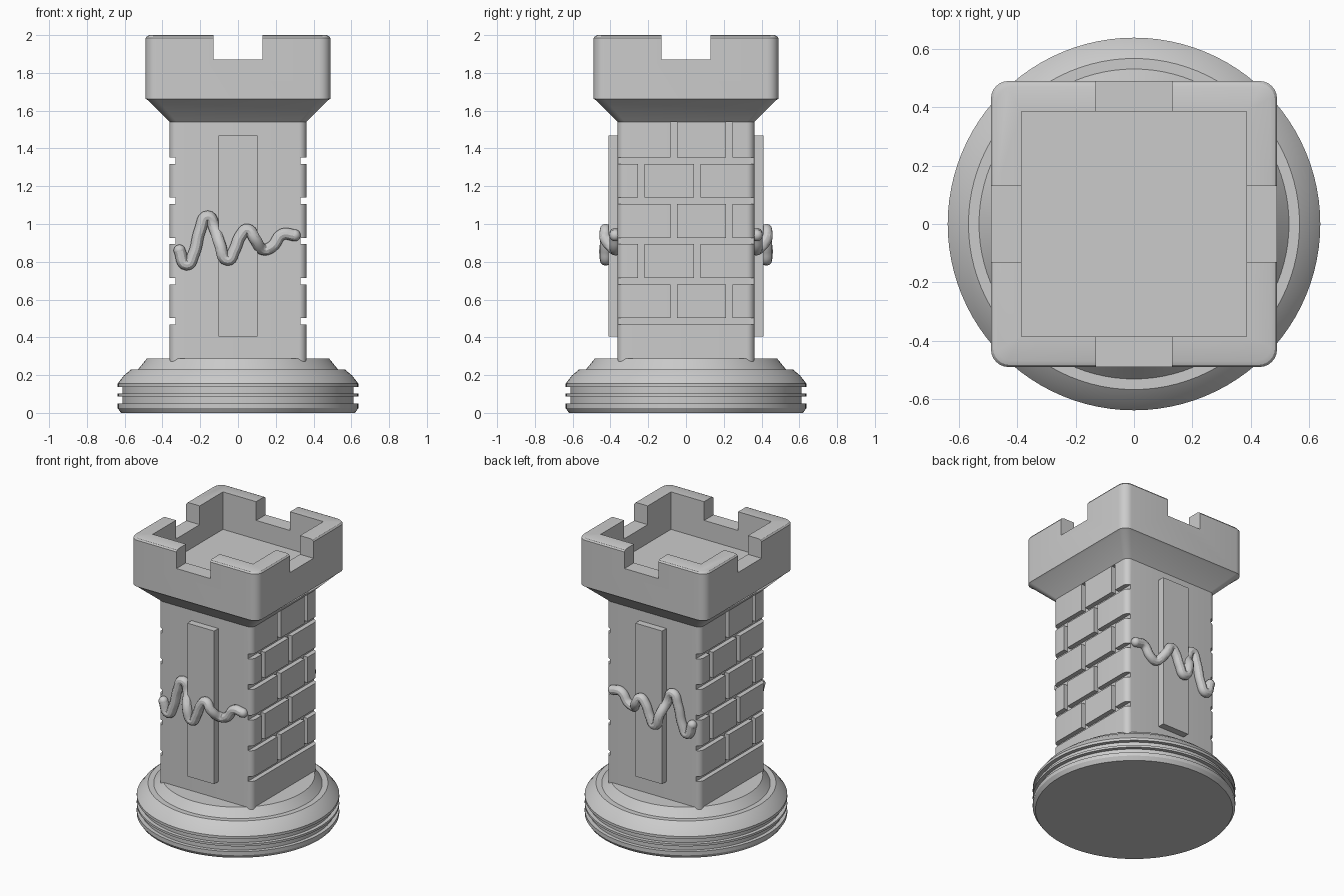
import bpy, bmesh, math
from mathutils import Vector, Matrix

cube = bpy.data.objects.get("Cube")
if cube:
    bpy.data.objects.remove(cube, do_unlink=True)

stone = bpy.data.materials.new("grey_stone")
stone.use_nodes = True
GREY = (0.6, 0.6, 0.6, 1)
stone.diffuse_color = GREY
stone.node_tree.nodes["Principled BSDF"].inputs["Base Color"].default_value = GREY


def activate(ob):
    bpy.ops.object.select_all(action='DESELECT')
    ob.select_set(True)
    bpy.context.view_layer.objects.active = ob


def finish(name, bm):
    bmesh.ops.recalc_face_normals(bm, faces=bm.faces)
    me = bpy.data.meshes.new(name)
    bm.to_mesh(me)
    bm.free()
    me.materials.append(stone)
    ob = bpy.data.objects.new(name, me)
    bpy.context.collection.objects.link(ob)
    return ob


def smooth(ob):
    activate(ob)
    bpy.ops.object.shade_smooth_by_angle(angle=math.radians(30))


def loft(name, loops):
    """Skin a stack of closed loops and cap both ends."""
    bm = bmesh.new()
    rings = [[bm.verts.new(p) for p in loop] for loop in loops]
    n = len(rings[0])
    for a, b in zip(rings, rings[1:]):
        for i in range(n):
            j = (i + 1) % n
            bm.faces.new((a[i], a[j], b[j], b[i]))
    bm.faces.new(rings[0][::-1])
    bm.faces.new(rings[-1])
    return finish(name, bm)


def circle(r, z, n=96):
    return [(r * math.cos(2 * math.pi * i / n), r * math.sin(2 * math.pi * i / n), z)
            for i in range(n)]


def rounded_square(half, r, z, steps=6):
    pts = []
    for q in range(4):
        mid = math.pi / 4 + q * math.pi / 2
        cx = math.copysign(half - r, math.cos(mid))
        cy = math.copysign(half - r, math.sin(mid))
        for s in range(steps + 1):
            a = (q + s / steps) * math.pi / 2
            pts.append((cx + r * math.cos(a), cy + r * math.sin(a), z))
    return pts


def boxes(name, spans):
    """One mesh of boxes, each given as (min corner, max corner)."""
    bm = bmesh.new()
    for lo, hi in spans:
        lo, hi = Vector(lo), Vector(hi)
        m = Matrix.Translation((lo + hi) / 2) @ Matrix.Diagonal((*(hi - lo), 1))
        bmesh.ops.create_cube(bm, size=1, matrix=m)
    return finish(name, bm)


def carve(ob, cutter):
    cutter.hide_render = True
    mod = ob.modifiers.new("carve", 'BOOLEAN')
    mod.operation, mod.solver, mod.object = 'DIFFERENCE', 'EXACT', cutter
    activate(ob)
    bpy.ops.object.modifier_apply(modifier=mod.name)
    bpy.data.objects.remove(cutter, do_unlink=True)


# Round ridged base
profile = [(.62, 0), (.637, .025), (.637, .05), (.612, .05), (.612, .087),
           (.637, .087), (.637, .102), (.612, .102), (.612, .137), (.637, .137),
           (.637, .155), (.605, .197), (.566, .23), (.53, .23), (.483, .287)]
smooth(loft("base", [circle(r, z) for r, z in profile]))

# Square shaft with rounded corners
HALF = .362
shaft = loft("shaft", [rounded_square(HALF, .04, z) for z in (.27, 1.545)])

# Mortar grooves on both brick sides
GAP = .034
bed_z = [.468 + .2125 * i for i in range(5)]
beds, joints = [], []
for z in bed_z:
    beds.append(((.33, -.5, z), (.5, .5, z + GAP)))
for i, z in enumerate(bed_z):
    top = bed_z[i + 1] + .01 if i < 4 else 1.6
    for y in ((-.082, .213) if i % 2 == 0 else (-.255, .042)):
        joints.append(((.33, y, z + GAP - .01), (.5, y + GAP, top)))


def both_sides(spans):
    turned = [((-hi[0], -hi[1], lo[2]), (-lo[0], -lo[1], hi[2])) for lo, hi in spans]
    return spans + turned


carve(shaft, boxes("bed_cutter", both_sides(beds)))
carve(shaft, boxes("joint_cutter", both_sides(joints)))
smooth(shaft)

# Flared battlement head
head = loft("battlement", [rounded_square(h, r, z) for h, r, z in (
    (HALF, .04, 1.54), (.476, .05, 1.655), (.489, .06, 1.663),
    (.489, .06, 1.985), (.482, .057, 1.995), (.469, .05, 2.0))])
carve(head, boxes("pit_cutter", [((-.385, -.385, 1.74), (.385, .385, 2.2))]))
carve(head, boxes("notch_cutter_x", [((-.7, -.13, 1.87), (.7, .13, 2.2))]))
carve(head, boxes("notch_cutter_y", [((-.13, -.7, 1.87), (.13, .7, 2.2))]))
smooth(head)

# Raised panels and wavy cords, front and back
wave = [(-.31, .86), (-.272, .785), (-.235, .84), (-.2, .97), (-.16, 1.04),
        (-.125, .98), (-.095, .89), (-.055, .81), (-.02, .86), (.015, .94),
        (.05, .97), (.09, .92), (.135, .865), (.18, .88), (.235, .945), (.3, .94)]
RADIUS = .031


def wavy_cord(name, side):
    path = [Vector((x, side * (.425 if abs(x) < .11 else .375), z)) for x, z in wave]
    cu = bpy.data.curves.new(name, 'CURVE')
    cu.dimensions = '3D'
    cu.bevel_depth, cu.bevel_resolution, cu.resolution_u = RADIUS, 4, 6
    cu.use_fill_caps = True
    sp = cu.splines.new('BEZIER')
    sp.bezier_points.add(len(path) - 1)
    for bp, p in zip(sp.bezier_points, path):
        bp.co = p
        bp.handle_left_type = bp.handle_right_type = 'AUTO'
    cu.materials.append(stone)
    ob = bpy.data.objects.new(name, cu)
    bpy.context.collection.objects.link(ob)
    activate(ob)
    bpy.ops.object.convert(target='MESH')
    smooth(bpy.context.view_layer.objects.active)
    # Rounded cord tips
    bm = bmesh.new()
    for p in (path[0], path[-1]):
        bmesh.ops.create_uvsphere(bm, u_segments=16, v_segments=10, radius=RADIUS,
                                  matrix=Matrix.Translation(p))
    smooth(finish(name + "_tips", bm))


for label, side in (("front", -1), ("back", 1)):
    y0, y1 = sorted((side * .34, side * .409))
    boxes(label + "_panel", [((-.103, y0, .405), (.103, y1, 1.468))])
    wavy_cord(label + "_cord", side)
